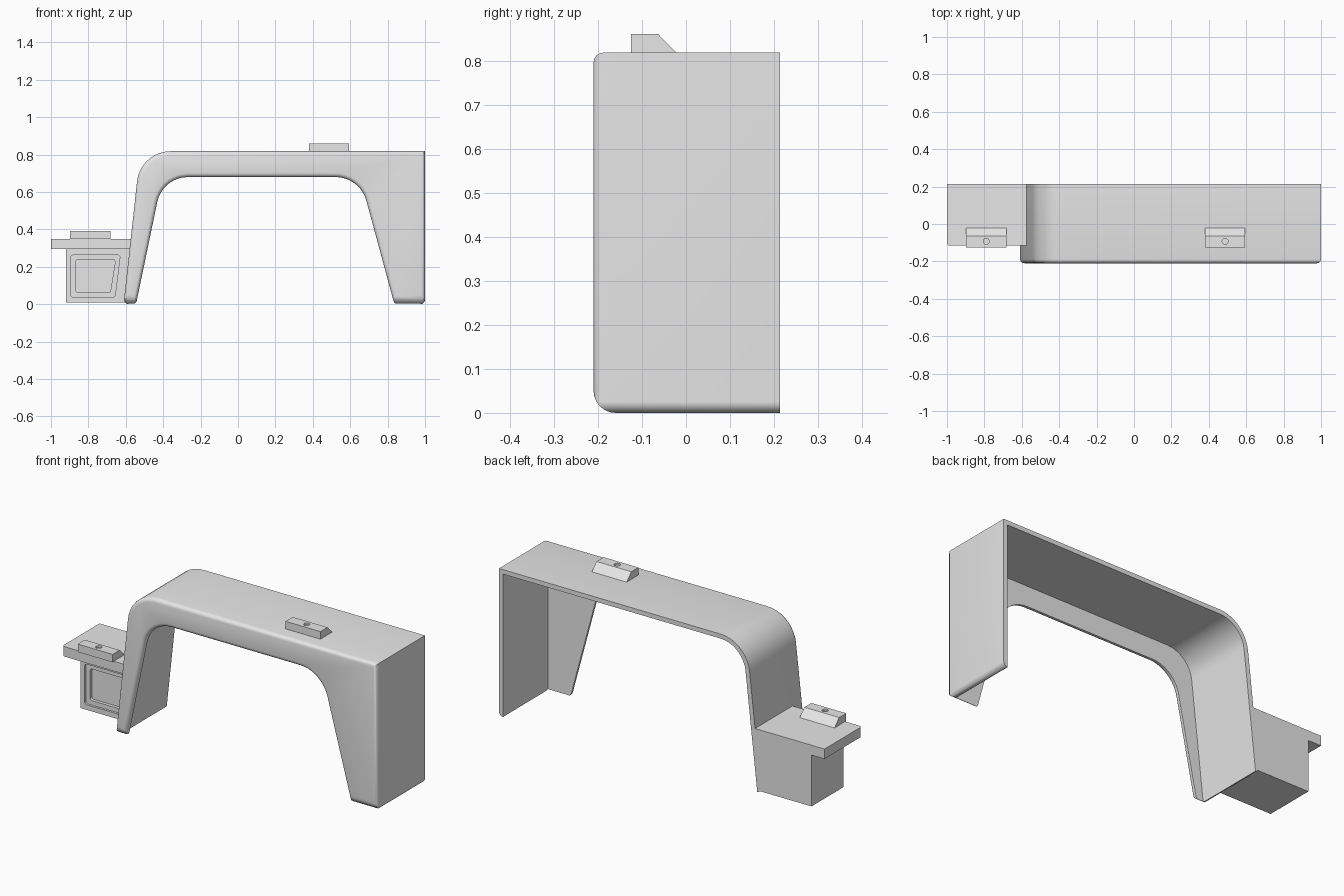
import bpy, bmesh, math
from mathutils import Vector

cube = bpy.data.objects.get("Cube")
if cube:
    bpy.data.objects.remove(cube, do_unlink=True)

grey = bpy.data.materials.new("plain_grey")
grey.use_nodes = True
colour = (0.8, 0.8, 0.8, 1)
grey.diffuse_color = colour
grey.node_tree.nodes["Principled BSDF"].inputs["Base Color"].default_value = colour


def rounded(corners, segments=9):
    """Turn (a, b, radius) corners into an outline with arcs."""
    out = []
    for i, (a, b, r) in enumerate(corners):
        p = Vector((a, b))
        if r == 0:
            out.append(p)
            continue
        u = (Vector(corners[i - 1][:2]) - p).normalized()
        v = (Vector(corners[(i + 1) % len(corners)][:2]) - p).normalized()
        half = u.angle(v) / 2
        centre = p + (u + v).normalized() * r / math.sin(half)
        start = p + u * r / math.tan(half) - centre
        end = p + v * r / math.tan(half) - centre
        sweep = start.angle(end)
        for k in range(segments + 1):
            t = k / segments
            out.append(centre + (start * math.sin((1 - t) * sweep)
                                 + end * math.sin(t * sweep)) / math.sin(sweep))
    return out


def prism(name, corners, lo, hi, axis="y", bevel=0):
    """Extrude an outline: (x, z) along y, (y, z) along x or (x, y) along z."""
    place = {"x": lambda p, d: (d, p[0], p[1]),
             "y": lambda p, d: (p[0], d, p[1]),
             "z": lambda p, d: (p[0], p[1], d)}[axis]
    bm = bmesh.new()
    outline = rounded(corners)
    near = [bm.verts.new(place(p, lo)) for p in outline]
    far = [bm.verts.new(place(p, hi)) for p in outline]
    front = bm.faces.new(near)
    bm.faces.new(far)
    for i in range(len(near)):
        bm.faces.new((near[i - 1], near[i], far[i], far[i - 1]))
    bmesh.ops.recalc_face_normals(bm, faces=bm.faces)
    if bevel:
        bmesh.ops.bevel(bm, geom=list(front.edges), offset=bevel, segments=4,
                        profile=0.5, affect="EDGES")
    mesh = bpy.data.meshes.new(name)
    bm.to_mesh(mesh)
    bm.free()
    mesh.materials.append(grey)
    obj = bpy.data.objects.new(name, mesh)
    bpy.context.collection.objects.link(obj)
    return obj


def activate(obj):
    bpy.ops.object.select_all(action="DESELECT")
    obj.select_set(True)
    bpy.context.view_layer.objects.active = obj


def cut(obj, cutter):
    cutter.hide_render = True
    mod = obj.modifiers.new("cut", "BOOLEAN")
    mod.operation = "DIFFERENCE"
    mod.solver = "EXACT"
    mod.object = cutter
    activate(obj)
    bpy.ops.object.modifier_apply(modifier=mod.name)
    bpy.data.objects.remove(cutter, do_unlink=True)


def smooth(obj):
    activate(obj)
    bpy.ops.object.shade_smooth_by_angle(angle=math.radians(35))


FRONT, BACK = -0.21, 0.213

# Arched shell, hollow behind the front plate
shell = prism("arch_shell", [
    (-0.612, 0, 0.026), (-0.522, 0.818, 0.18), (1, 0.818, 0), (1, 0, 0.026),
    (0.836, 0, 0.026), (0.652, 0.68, 0.17), (-0.404, 0.68, 0.167),
    (-0.545, 0, 0.026)], FRONT, BACK, bevel=0.022)
cut(shell, prism("cavity", [
    (-0.598, -0.1, 0), (-0.4995, 0.793, 0.155), (0.975, 0.793, 0),
    (0.975, -0.1, 0)], -0.18, 0.4))

# Larger rounding along the front of the feet
foot_arc = [(-0.16 - 0.05 * math.sin(a), 0.05 - 0.05 * math.cos(a), 0)
            for a in [math.radians(15 * k) for k in range(7)]]
cut(shell, prism("foot_cutter", foot_arc + [(-0.3, 0.05, 0), (-0.3, -0.1, 0),
                                            (-0.16, -0.1, 0)], -0.8, 1.2, "x"))
smooth(shell)

# Step tread with a rounded front corner
tread = prism("step_tread", [
    (-1, -0.115, 0.015), (-0.565, -0.115, 0), (-0.565, BACK, 0),
    (-1, BACK, 0)], 0.295, 0.35, "z")
smooth(tread)

# Box under the step, with a stepped recess on its front
box = prism("step_box", [(-0.92, 0.01, 0), (-0.6, 0.01, 0),
                         (-0.57, 0.295, 0), (-0.92, 0.295, 0)], -0.07, BACK)
for inset, depth in ((0, 0.012), (0.025, 0.03)):
    cut(box, prism("recess", [
        (-0.893 + inset, 0.038 + inset, 0.012),
        (-0.658 - inset, 0.038 + inset, 0.012),
        (-0.63 - inset, 0.263 - inset, 0.012),
        (-0.893 + inset, 0.263 - inset, 0.012)], -0.2, -0.07 + depth))
smooth(box)

# Small wedge lamps with a round socket on top
for name, x, z in (("upper_lamp", 0.487, 0.816), ("step_lamp", -0.79, 0.348)):
    lamp = prism(name, [(-0.125, z, 0), (-0.125, z + 0.044, 0),
                        (-0.063, z + 0.044, 0), (-0.02, z, 0)],
                 x - 0.107, x + 0.107, "x")
    ring = [(x + 0.016 * math.cos(k * math.pi / 8),
             -0.093 + 0.016 * math.sin(k * math.pi / 8), 0) for k in range(16)]
    cut(lamp, prism("socket", ring, z + 0.034, z + 0.1, "z"))
    smooth(lamp)
